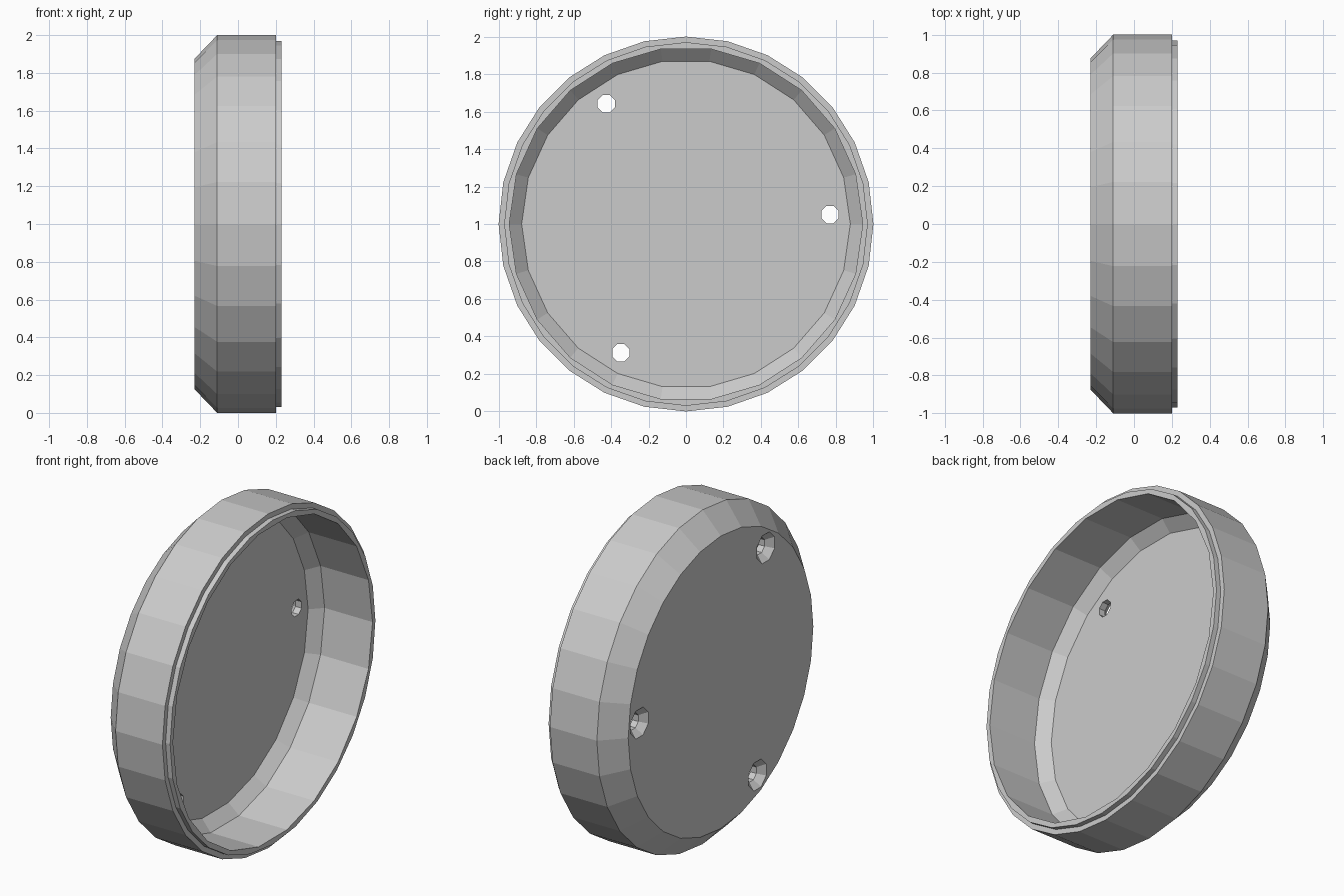
import bpy, bmesh
from math import cos, sin, pi, radians

if "Cube" in bpy.data.objects:
    bpy.data.objects.remove(bpy.data.objects["Cube"])


def lathe(name, profile, sides, turn=0.0, cy=0.0, cz=1.0):
    """Closed solid revolved about an x-parallel axis; profile is (x, radius)."""
    bm = bmesh.new()
    rings = []
    for x, r in profile:
        angles = [turn + 2 * pi * i / sides for i in range(sides)]
        rings.append([bm.verts.new((x, cy + r * cos(a), cz + r * sin(a))) for a in angles])
    for a, b in zip(rings, rings[1:]):
        for i in range(sides):
            j = (i + 1) % sides
            bm.faces.new((a[i], a[j], b[j], b[i]))
    bm.faces.new(rings[0])
    bm.faces.new(rings[-1])
    bmesh.ops.recalc_face_normals(bm, faces=bm.faces)
    mesh = bpy.data.meshes.new(name)
    bm.to_mesh(mesh)
    bm.free()
    obj = bpy.data.objects.new(name, mesh)
    bpy.context.collection.objects.link(obj)
    return obj


def cut(target, cutter):
    """Subtract the cutter, bake the result and delete the cutter."""
    mod = target.modifiers.new("cut", 'BOOLEAN')
    mod.operation = 'DIFFERENCE'
    mod.solver = 'EXACT'
    mod.object = cutter
    bpy.context.view_layer.update()
    graph = bpy.context.evaluated_depsgraph_get()
    mesh = bpy.data.meshes.new_from_object(target.evaluated_get(graph))
    target.modifiers.clear()
    target.data = mesh
    bpy.data.objects.remove(cutter)


# Chamfered outer shell with a stepped lip at the open end
cap = lathe("round_cap", [(-0.23, 0.875), (-0.11, 1.0), (0.2, 1.0),
                          (0.2, 0.97), (0.23, 0.97)], 28)

# Hollow interior with a chamfered floor edge
cut(cap, lathe("cavity_cutter", [(-0.15, 0.877), (-0.087, 0.943), (0.3, 0.943)],
               22, turn=0.0))

# Three countersunk screw holes through the floor
for deg in (3.7, 123.5, 243.2):
    a = radians(deg)
    cut(cap, lathe("screw_hole_cutter", [(-0.24, 0.1), (-0.19, 0.05), (-0.1, 0.05)],
                   8, turn=pi / 8, cy=0.77 * cos(a), cz=1 + 0.77 * sin(a)))
cap.data.name = "round_cap"
